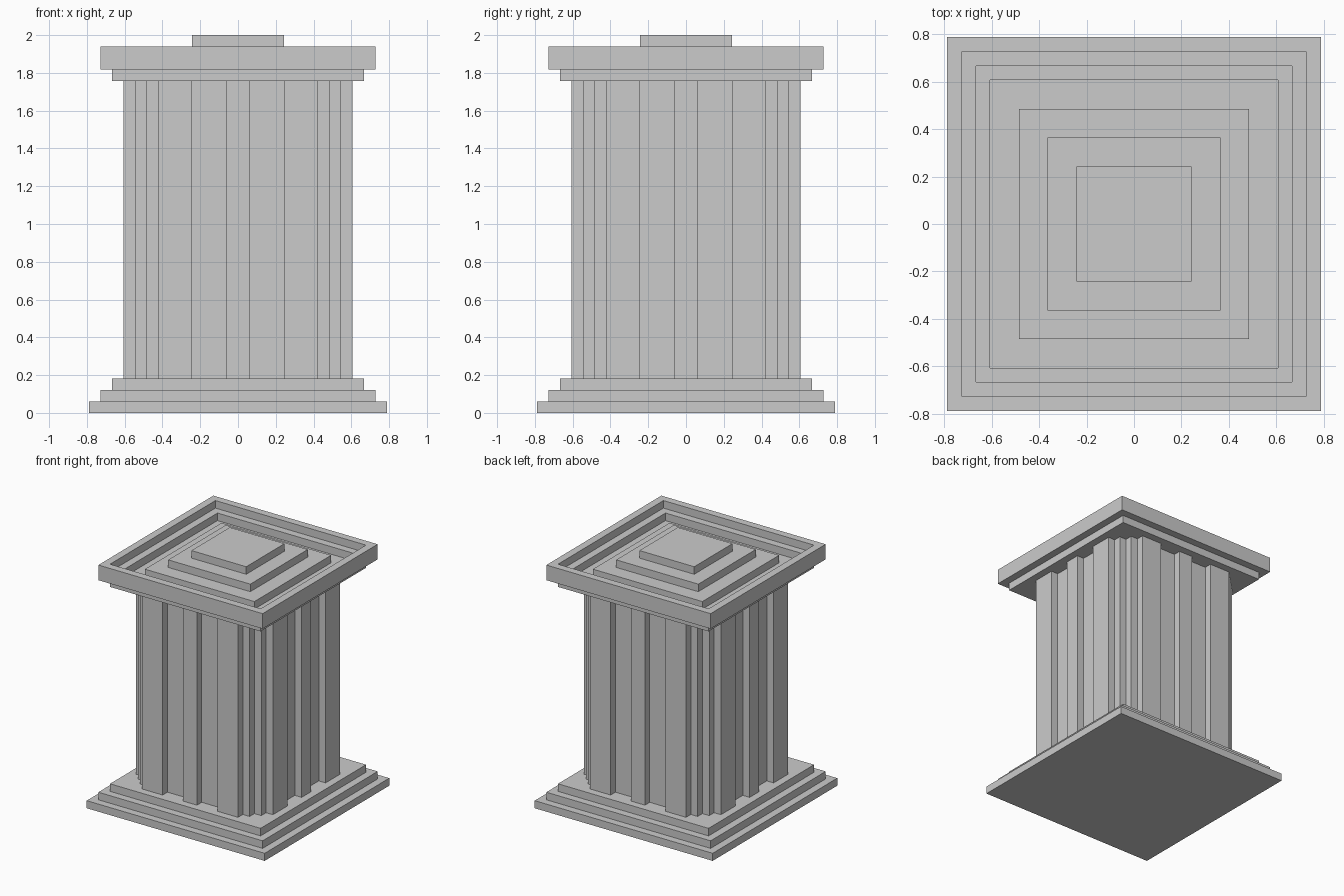
import bpy
import bmesh

if "Cube" in bpy.data.objects:
    bpy.data.objects.remove(bpy.data.objects["Cube"])

U = 2 / 33  # block unit: the model is 33 blocks tall


def finish(bm, name):
    bmesh.ops.recalc_face_normals(bm, faces=bm.faces)
    mesh = bpy.data.meshes.new(name)
    bm.to_mesh(mesh)
    bm.free()
    obj = bpy.data.objects.new(name, mesh)
    bpy.context.collection.objects.link(obj)
    return obj


def square_lathe(name, profile):
    """Sweep a (half width, height) profile around a square, capping both ends."""
    bm = bmesh.new()
    rings = [[bm.verts.new((sx * r * U, sy * r * U, z * U))
              for sx, sy in ((-1, -1), (1, -1), (1, 1), (-1, 1))]
             for r, z in profile]
    for a, b in zip(rings, rings[1:]):
        for i in range(4):
            j = (i + 1) % 4
            bm.faces.new((a[i], a[j], b[j], b[i]))
    bm.faces.new(rings[0][::-1])
    bm.faces.new(rings[-1])
    return finish(bm, name)


def extrude_outline(name, outline, z0, z1):
    bm = bmesh.new()
    low = [bm.verts.new((x * U, y * U, z0 * U)) for x, y in outline]
    face = bm.faces.new(low)
    up = bmesh.ops.extrude_face_region(bm, geom=[face])["geom"]
    bmesh.ops.translate(bm, vec=(0, 0, (z1 - z0) * U),
                        verts=[v for v in up if isinstance(v, bmesh.types.BMVert)])
    return finish(bm, name)


# Three-tier stepped base
square_lathe("stepped_base", [(13, 0), (13, 1), (12, 1), (12, 2), (11, 2), (11, 3)])

# Fluted shaft: one side with its stepped corner, turned four times
side = [(-7, -10), (-4, -10), (-4, -9), (-1, -9), (-1, -10), (1, -10), (1, -9),
        (4, -9), (4, -10), (7, -10), (7, -9), (8, -9), (8, -8), (9, -8), (9, -7)]
outline = []
for turn in range(4):
    outline += side
    side = [(-y, x) for x, y in side]
extrude_outline("fluted_shaft", outline, 3, 29)

# Cap: overhanging rim, sunken ledge and channel, stepped pyramid in the middle
square_lathe("cap", [(11, 29), (11, 30), (12, 30), (12, 32), (11, 32), (11, 31),
                     (10, 31), (10, 30), (8, 30), (8, 31), (6, 31), (6, 32),
                     (4, 32), (4, 33)])
